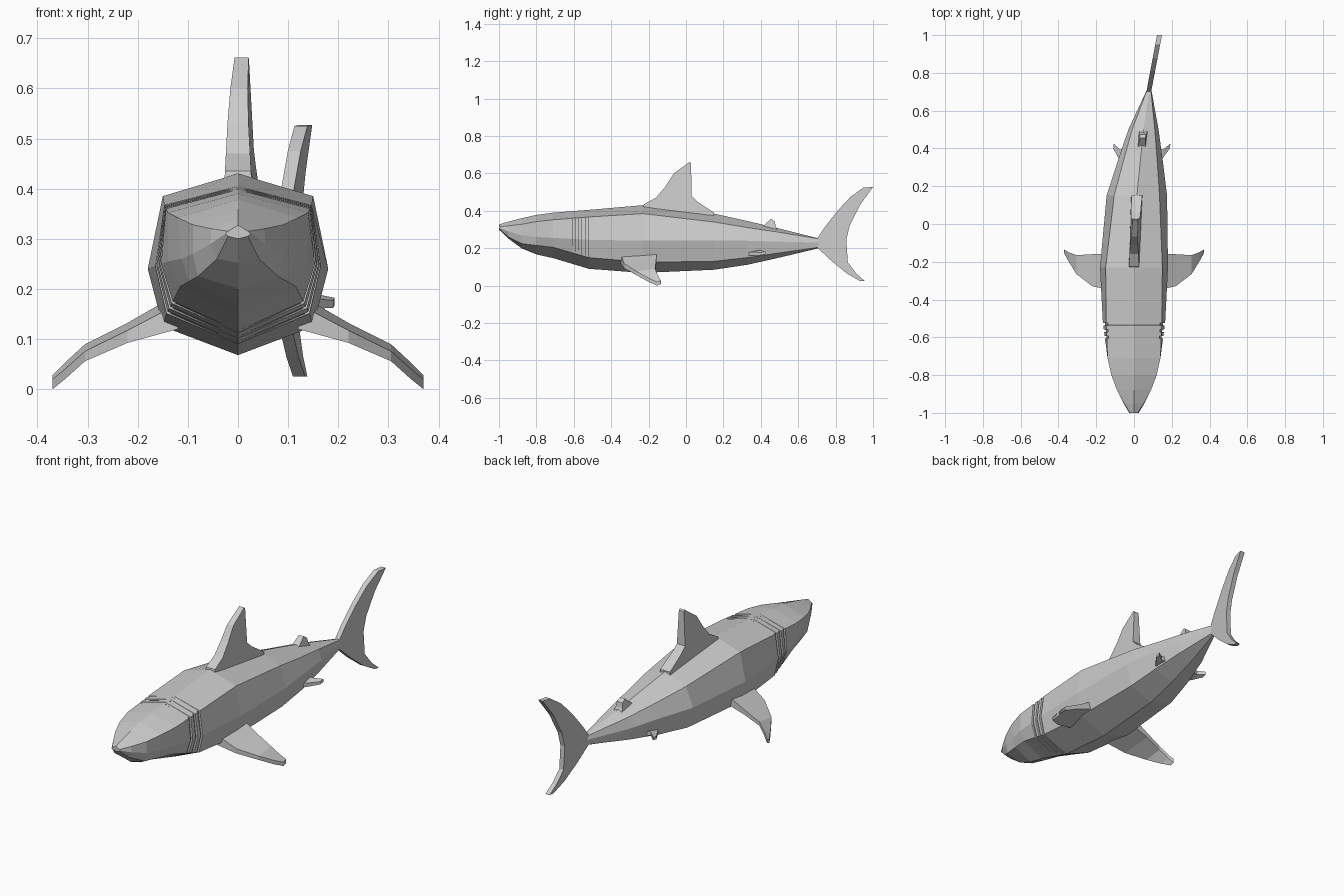
import bpy, bmesh

if "Cube" in bpy.data.objects:
    bpy.data.objects.remove(bpy.data.objects["Cube"])

# Sideways swim bend of the rear body: (y, x shift)
BEND = [(-9, 0), (-0.1, 0), (0.15, 0.015), (0.5, 0.05), (0.71, 0.08), (1.0, 0.135)]


def bend(y):
    for (y0, x0), (y1, x1) in zip(BEND, BEND[1:]):
        if y <= y1:
            return x0 + (x1 - x0) * (y - y0) / (y1 - y0)
    return BEND[-1][1]


def loft(name, rings):
    """Skin a list of equal-length rings, cap both ends, apply the bend."""
    bm = bmesh.new()
    loops = [[bm.verts.new((x + bend(y), y, z)) for x, y, z in r] for r in rings]
    n = len(loops[0])
    for a, b in zip(loops, loops[1:]):
        for i in range(n):
            j = (i + 1) % n
            bm.faces.new((a[i], a[j], b[j], b[i]))
    bm.faces.new(loops[0])
    bm.faces.new(loops[-1])
    bmesh.ops.recalc_face_normals(bm, faces=bm.faces)
    me = bpy.data.meshes.new(name)
    bm.to_mesh(me)
    bm.free()
    ob = bpy.data.objects.new(name, me)
    bpy.context.collection.objects.link(ob)
    return ob


def upright_fin(name, profile, base, tip):
    """Side profile (y, z) given thickness; half width goes base -> tip with height."""
    lo = min(z for _, z in profile)
    hi = max(z for _, z in profile)
    half = lambda z: base + (tip - base) * (z - lo) / (hi - lo)
    return loft(name, [[(s * half(z), y, z) for y, z in profile] for s in (-1, 1)])


def side_fins(name, sections):
    """Paired fins from sections (x, lead y, trail y, lead z, trail z, thickness)."""
    for s, side in ((1, "right"), (-1, "left")):
        rings = [[(s * x, a, za - t / 2), (s * x, b, zb - t / 2),
                  (s * x, b, zb + t / 2), (s * x, a, za + t / 2)]
                 for x, a, b, za, zb, t in sections]
        loft(f"{name}_{side}", rings)


# Body stations: y, top z, shoulder x z, flank x z, lower x z, bottom z
ST = [
    (-1.0, .327, .02, .315, .025, .31, .02, .305, .30),
    (-.95, .342, .052, .32, .055, .29, .042, .26, .252),
    (-.88, .36, .09, .328, .09, .27, .08, .225, .20),
    (-.80, .378, .12, .342, .113, .26, .098, .215, .167),
    (-.71, .39, .14, .352, .14, .255, .115, .205, .147),
    (-.52, .405, .147, .367, .165, .245, .143, .15, .09),
    (-.23, .43, .15, .385, .18, .24, .15, .125, .068),
    (.15, .385, .12, .34, .16, .24, .13, .13, .085),
    (.33, .345, .09, .31, .12, .24, .105, .15, .112),
    (.5, .305, .06, .285, .08, .235, .07, .175, .15),
    (.71, .252, .01, .25, .012, .23, .01, .205, .20),
]


def station(y, inset=1.0):
    for a, b in zip(ST, ST[1:]):
        if a[0] <= y <= b[0]:
            f = (y - a[0]) / (b[0] - a[0])
            r = [p + (q - p) * f for p, q in zip(a, b)]
            for k in (2, 4, 6):
                r[k] *= inset
            return tuple(r)


# Gill slits: narrow inset loops cut into the flanks
stations = list(ST)
for g in (-.6, -.565, -.53):
    stations += [station(g - .007), station(g - .006, .94),
                 station(g + .006, .94), station(g + .007)]
stations.sort()

rings = []
for y, tz, sx, sz, mx, mz, lx, lz, bz in stations:
    rings.append([(0, y, tz), (sx, y, sz), (mx, y, mz), (lx, y, lz), (0, y, bz),
                  (-lx, y, lz), (-mx, y, mz), (-sx, y, sz)])
loft("body", rings)

# Upright fins
upright_fin("dorsal_fin", [(-.23, .41), (-.225, .435), (-.16, .47), (-.11, .53), (-.065, .60),
                           (-.01, .64), (.02, .662), (.027, .655), (.03, .48), (.06, .45),
                           (.15, .39), (.15, .36)], .03, .014)
upright_fin("rear_dorsal_fin", [(.40, .31), (.43, .335), (.455, .357), (.475, .342),
                                (.48, .315), (.495, .29), (.42, .29)], .024, .014)
upright_fin("tail_fin", [(.70, .25), (.74, .31), (.81, .40), (.88, .475), (.95, .525),
                         (1.0, .527), (.93, .43), (.875, .32), (.857, .245), (.865, .125),
                         (.91, .065), (.955, .025), (.93, .025), (.86, .065), (.78, .13),
                         (.70, .205)], .012, .013)

# Paired fins
side_fins("pectoral_fin", [(.12, -.35, -.155, .145, .165, .05),
                           (.22, -.33, -.16, .105, .12, .025),
                           (.305, -.265, -.165, .066, .08, .02),
                           (.345, -.20, -.15, .03, .043, .02),
                           (.37, -.155, -.135, .01, .018, .02)])
side_fins("pelvic_fin", [(.07, .30, .40, .17, .175, .025),
                         (.115, .345, .395, .17, .18, .02),
                         (.15, .40, .425, .17, .175, .015)])
